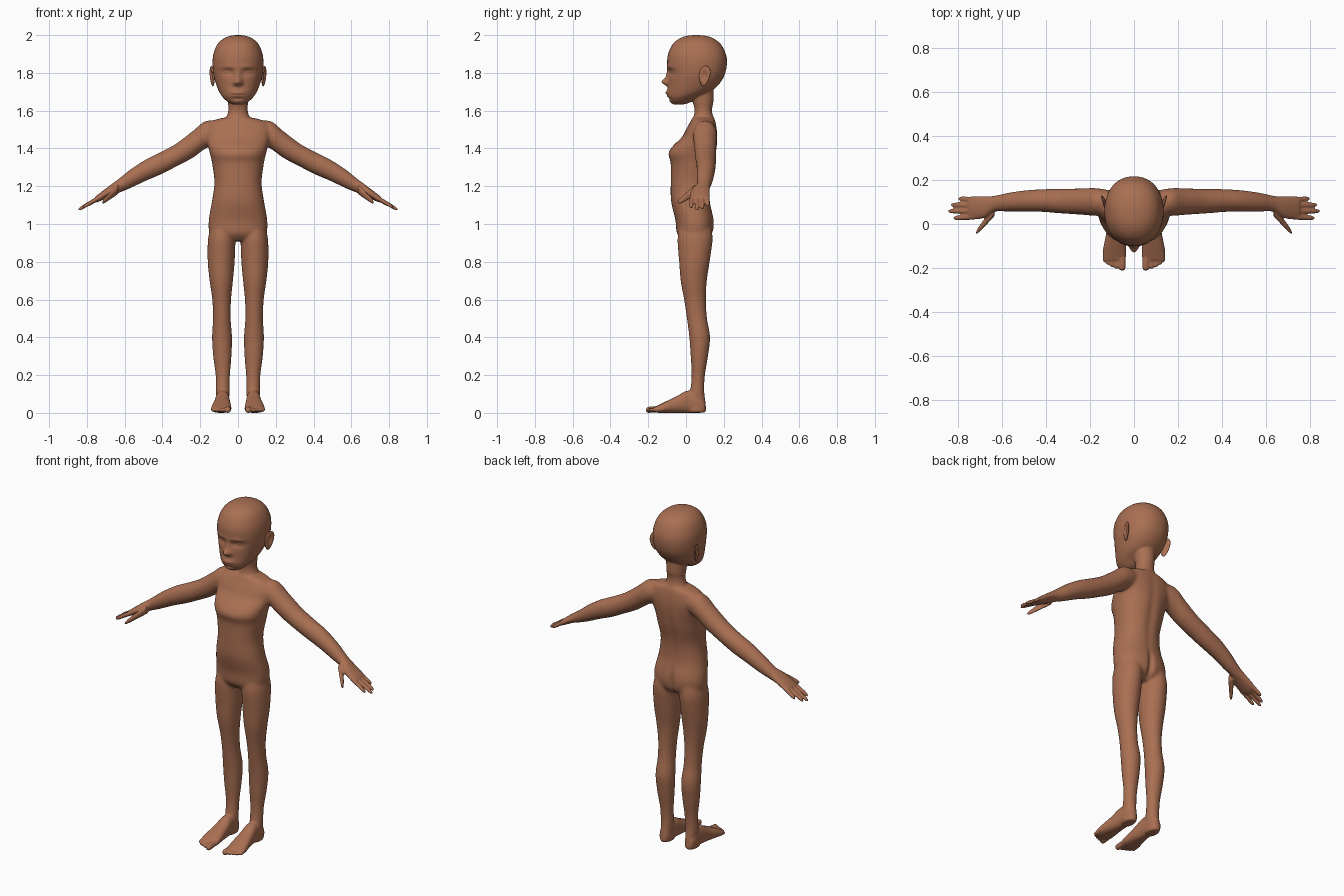
import bpy, bmesh, math
from mathutils import Vector

skin = bpy.data.materials.new("warm brown skin")
skin.diffuse_color = (0.40, 0.16, 0.085, 1)


def spline(p0, p1, p2, p3, t):
    return tuple(0.5 * (2 * b + (c - a) * t + (2 * a - 5 * b + 4 * c - d) * t * t
                 + (3 * b - a - 3 * c + d) * t ** 3) for a, b, c, d in zip(p0, p1, p2, p3))


def loft(bm, axis, rows, side=1, power=2.0, n=40, steps=5):
    """Closed skin through oval sections; row = (position, a min, a max, b min, b max)."""
    smooth = []
    for i in range(len(rows) - 1):
        ps = [rows[max(i - 1, 0)], rows[i], rows[i + 1], rows[min(i + 2, len(rows) - 1)]]
        smooth += [spline(*ps, s / steps) for s in range(steps)]
    smooth.append(rows[-1])
    rings = []
    for t, a0, a1, b0, b1 in smooth:
        ring = []
        for k in range(n):
            c, s = math.cos(2 * math.pi * k / n), math.sin(2 * math.pi * k / n)
            a = (a0 + a1) / 2 + (a1 - a0) / 2 * math.copysign(abs(c) ** (2 / power), c)
            b = (b0 + b1) / 2 + (b1 - b0) / 2 * math.copysign(abs(s) ** (2 / power), s)
            x, y, z = {"X": (t, a, b), "Y": (a, t, b), "Z": (a, b, t)}[axis]
            ring.append(bm.verts.new((x * side, y, z)))
        rings.append(ring)
    faces = [bm.faces.new(rings[0]), bm.faces.new(rings[-1])]
    for r, q in zip(rings, rings[1:]):
        for k in range(n):
            faces.append(bm.faces.new((r[k], r[(k + 1) % n], q[(k + 1) % n], q[k])))
    bmesh.ops.recalc_face_normals(bm, faces=faces)


def digit(bm, axis, base, tip, r0, r1, side):
    """Tapered finger or toe with a rounded tip."""
    rows, base, tip = [], Vector(base), Vector(tip)
    for f, k in ((0, 1), (0.4, 1), (0.75, 1), (0.9, 0.88), (0.97, 0.6), (1, 0.25)):
        p, r = base.lerp(tip, f), (r0 + (r1 - r0) * f) * k
        t, a, b = {"X": (p.x, p.y, p.z), "Y": (p.y, p.x, p.z)}[axis]
        rows.append((t, a - r, a + r, b - r * 1.05, b + r * 1.05))
    loft(bm, axis, rows, side, n=20, steps=3)


def finish(obj):
    obj.data.materials.clear()
    obj.data.materials.append(skin)
    for p in obj.data.polygons:
        p.use_smooth = True


bm = bmesh.new()

# Torso: (z, half width, front y, back y)
torso = [(0.91, 0.11, -0.015, 0.10), (0.95, 0.15, -0.048, 0.14), (1.02, 0.155, -0.056, 0.148),
         (1.12, 0.138, -0.079, 0.128), (1.22, 0.125, -0.081, 0.130), (1.32, 0.137, -0.081, 0.152),
         (1.37, 0.148, -0.093, 0.160), (1.41, 0.158, -0.072, 0.165), (1.46, 0.172, -0.022, 0.167),
         (1.50, 0.178, 0.0, 0.164), (1.54, 0.150, 0.022, 0.157), (1.562, 0.085, 0.033, 0.150)]
loft(bm, "Z", [(z, -w, w, f, b) for z, w, f, b in torso], power=2.25)

# Neck
neck = [(1.50, 0.09, 0.02, 0.155), (1.55, 0.068, 0.036, 0.150), (1.60, 0.052, 0.045, 0.138),
        (1.65, 0.054, 0.035, 0.145), (1.72, 0.06, 0.02, 0.145)]
loft(bm, "Z", [(z, -w, w, f, b) for z, w, f, b in neck])

# Head
head = [(1.632, 0.025, -0.062, -0.015), (1.645, 0.052, -0.080, 0.025), (1.67, 0.080, -0.092, 0.065),
        (1.70, 0.100, -0.096, 0.130), (1.74, 0.116, -0.095, 0.175), (1.79, 0.130, -0.094, 0.205),
        (1.85, 0.135, -0.100, 0.217), (1.90, 0.130, -0.095, 0.211), (1.95, 0.110, -0.072, 0.186),
        (1.98, 0.080, -0.038, 0.150), (1.995, 0.045, 0.0, 0.11), (2.0, 0.012, 0.04, 0.065)]
loft(bm, "Z", [(z, -w, w, f, b) for z, w, f, b in head], power=2.15)

# Limbs as (position, min, max, min, max)
leg = [(1.0, 0.02, 0.14, -0.03, 0.13), (0.92, 0.014, 0.159, -0.045, 0.141),
       (0.8, 0.018, 0.160, -0.036, 0.125), (0.7, 0.027, 0.150, -0.028, 0.110),
       (0.6, 0.037, 0.136, -0.010, 0.105), (0.5, 0.039, 0.132, 0.005, 0.111),
       (0.4, 0.032, 0.137, 0.018, 0.127), (0.3, 0.035, 0.131, 0.025, 0.116),
       (0.2, 0.043, 0.118, 0.030, 0.100), (0.12, 0.045, 0.116, 0.022, 0.096),
       (0.06, 0.047, 0.115, 0.0, 0.103), (0.015, 0.048, 0.117, 0.0, 0.106), (0.001, 0.055, 0.11, 0.01, 0.098)]
foot = [(0.10, 0.06, 0.105, 0.004, 0.06), (0.07, 0.05, 0.116, 0, 0.10), (0.01, 0.045, 0.119, 0, 0.118),
        (-0.05, 0.040, 0.128, 0, 0.088), (-0.10, 0.036, 0.138, 0, 0.064),
        (-0.14, 0.035, 0.142, 0, 0.044), (-0.165, 0.041, 0.137, 0.003, 0.032)]
arm = [(0.09, 0.055, 0.15, 1.44, 1.54), (0.17, 0.038, 0.163, 1.40, 1.546), (0.24, 0.042, 0.162, 1.35, 1.492),
       (0.33, 0.048, 0.160, 1.302, 1.424), (0.41, 0.055, 0.158, 1.262, 1.38),
       (0.49, 0.057, 0.153, 1.228, 1.34), (0.57, 0.057, 0.142, 1.19, 1.288),
       (0.635, 0.056, 0.128, 1.163, 1.236), (0.68, 0.028, 0.126, 1.145, 1.203),
       (0.73, 0.020, 0.127, 1.121, 1.165), (0.755, 0.026, 0.121, 1.113, 1.145)]

for s in (-1, 1):
    loft(bm, "Z", leg, s)
    loft(bm, "Y", foot, s, power=2.4)
    loft(bm, "X", arm, s)
    # Toes, big one inside
    for x, y, r in ((0.054, -0.212, 0.016), (0.080, -0.205, 0.0105), (0.100, -0.197, 0.010),
                    (0.118, -0.187, 0.0095), (0.134, -0.174, 0.009)):
        digit(bm, "Y", (x, y + 0.06, 0.02), (x, y, 0.015), r, r, s)
    # Fingers and thumb
    for y0, y, x, z in ((0.033, 0.027, 0.822, 1.088), (0.060, 0.058, 0.847, 1.075),
                        (0.086, 0.087, 0.835, 1.082), (0.111, 0.115, 0.80, 1.098)):
        digit(bm, "X", (0.725, y0, 1.145), (x, y, z), 0.0135, 0.0105, s)
    digit(bm, "X", (0.635, 0.06, 1.185), (0.72, -0.042, 1.112), 0.026, 0.012, s)

mesh = bpy.data.meshes.new("body")
bm.to_mesh(mesh)
bm.free()
body = bpy.data.objects.new("body", mesh)
bpy.context.collection.objects.link(body)
bpy.context.view_layer.objects.active = body
body.select_set(True)

# Fuse all parts to one skin
mod = body.modifiers.new("fuse", "REMESH")
mod.mode = "VOXEL"
mod.voxel_size = 0.0048
bpy.ops.object.modifier_apply(modifier=mod.name)

bm = bmesh.new()
bm.from_mesh(body.data)
trunk = [v for v in bm.verts if abs(v.co.x) < 0.35 and 0.84 < v.co.z < 1.63]
for i in range(3):
    bmesh.ops.smooth_vert(bm, verts=bm.verts, factor=0.5, use_axis_x=True, use_axis_y=True, use_axis_z=True)
for i in range(14):
    bmesh.ops.smooth_vert(bm, verts=trunk, factor=0.5, use_axis_x=True, use_axis_y=True, use_axis_z=True)

# Face relief: (x, z, width, height, depth), pushed along y on both sides
face = [(0, 1.752, 0.014, 0.013, -0.030), (0, 1.785, 0.012, 0.022, -0.012),
        (0.016, 1.746, 0.008, 0.008, -0.007), (0.052, 1.803, 0.022, 0.012, 0.014),
        (0.056, 1.802, 0.013, 0.006, -0.007), (0.056, 1.800, 0.018, 0.0025, 0.002),
        (0.050, 1.832, 0.028, 0.008, -0.004),
        (0, 1.690, 0.028, 0.013, -0.014), (0, 1.684, 0.026, 0.0035, 0.007),
        (0, 1.664, 0.022, 0.006, 0.005), (0, 1.646, 0.022, 0.010, -0.004)]
# Back relief: spine groove and seat cleft
back = [(0, 1.30, 0.018, 0.13, -0.006), (0, 0.98, 0.012, 0.055, -0.016)]
for v in bm.verts:
    x, y, z = v.co
    if abs(x) > 0.16 or z < 0.85:
        continue
    for fx, fz, w, h, d in (face if z > 1.6 and y < 0 else back if z < 1.6 and y > 0.05 else []):
        for cx in ({fx, -fx} if fx else (0,)):
            v.co.y += d * math.exp(-((x - cx) / w) ** 2 / 2 - ((z - fz) / h) ** 2 / 2)
bm.to_mesh(body.data)
bm.free()
finish(body)

# Ears: flattened ovals with a hollow, tilted out at the back
for s, label in ((-1, "left_ear"), (1, "right_ear")):
    bpy.ops.mesh.primitive_uv_sphere_add(segments=32, ring_count=24, radius=1)
    ear = bpy.context.object
    ear.name = label
    for v in ear.data.vertices:
        x, y, z = v.co
        hollow = 0.013 * math.exp(-(y / 0.45) ** 2 - ((z - 0.1) / 0.5) ** 2) if x > 0 else 0
        py = y * 0.029 * (1 + 0.25 * z)
        v.co = (s * (0.137 + x * 0.010 - hollow + py * 0.3 + z * 0.004), 0.098 + py + z * 0.006, 1.783 + z * 0.054)
    if s < 0:
        ear.data.flip_normals()
    finish(ear)
